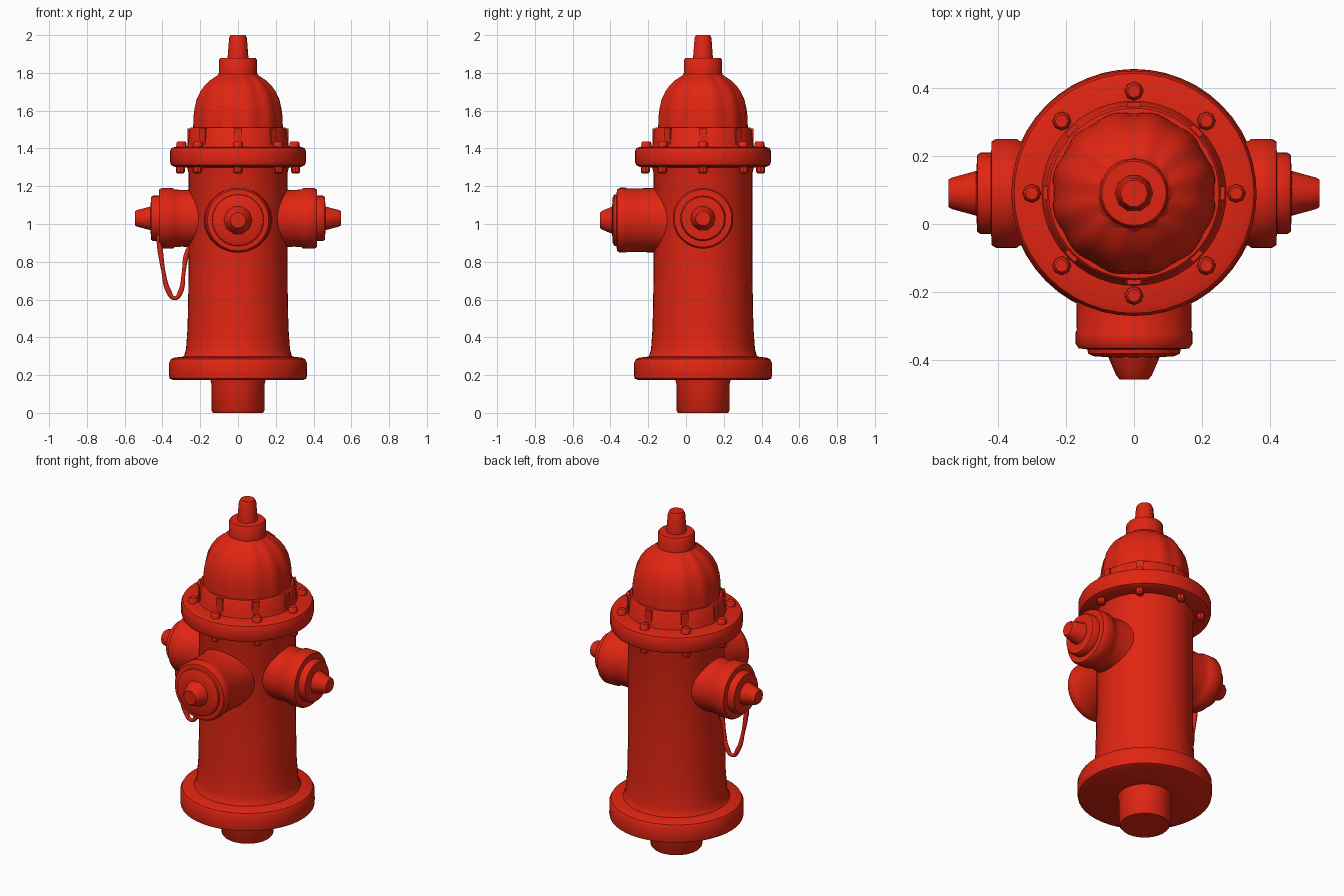
import bpy, bmesh, math
from mathutils import Matrix, Vector

if "Cube" in bpy.data.objects:
    bpy.data.objects.remove(bpy.data.objects["Cube"])

AXIS_Y = 0.09          # vertical axis of the hydrant
NOZZLE_Z = 1.03

red = bpy.data.materials.new("hydrant red")
red.diffuse_color = (0.75, 0.018, 0.006, 1)
red.use_nodes = True
red.node_tree.nodes["Principled BSDF"].inputs["Base Color"].default_value = red.diffuse_color


def finish(name, bm, angle=40):
    bmesh.ops.recalc_face_normals(bm, faces=bm.faces)
    mesh = bpy.data.meshes.new(name)
    bm.to_mesh(mesh)
    bm.free()
    mesh.materials.append(red)
    ob = bpy.data.objects.new(name, mesh)
    bpy.context.collection.objects.link(ob)
    bpy.ops.object.select_all(action='DESELECT')
    ob.select_set(True)
    bpy.context.view_layer.objects.active = ob
    bpy.ops.object.shade_smooth_by_angle(angle=math.radians(angle))
    return ob


def lathe(name, profile, place=None, sides=48, lobes=0, depth=0.0, angle=40):
    """Revolve (radius, height) points around z, cap both ends, then place."""
    bm = bmesh.new()
    rings = []
    for r, z in profile:
        ring = []
        for i in range(sides):
            a = 2 * math.pi * i / sides
            rr = r - depth * (0.5 + 0.5 * math.cos(lobes * a)) if lobes else r
            ring.append(bm.verts.new((rr * math.cos(a), rr * math.sin(a), z)))
        rings.append(ring)
    for lo, hi in zip(rings, rings[1:]):
        for i in range(sides):
            j = (i + 1) % sides
            bm.faces.new((lo[i], lo[j], hi[j], hi[i]))
    bm.faces.new(rings[0][::-1])
    bm.faces.new(rings[-1])
    bm.transform(place or Matrix.Translation((0, AXIS_Y, 0)))
    return finish(name, bm, angle)


# Foot, flanges and barrel
lathe("foot_pipe", [(0.132, 0), (0.14, 0.01), (0.14, 0.15), (0.15, 0.19)])
lathe("base_flange", [(0.345, 0.175), (0.362, 0.182), (0.365, 0.2), (0.364, 0.268),
                      (0.355, 0.285), (0.335, 0.293), (0.27, 0.3)])
lathe("barrel", [(0.30, 0.285), (0.284, 0.305), (0.275, 0.34), (0.267, 0.45),
                 (0.262, 0.7), (0.262, 1.27), (0.275, 1.32)])
lathe("upper_flange", [(0.27, 1.3), (0.335, 1.303), (0.354, 1.312), (0.36, 1.33),
                       (0.36, 1.385), (0.352, 1.402), (0.335, 1.408), (0.25, 1.412)])

# Bonnet: stepped skirt, fluted dome, collar and operating nut
lathe("bonnet_skirt", [(0.275, 1.4), (0.265, 1.425), (0.258, 1.5), (0.25, 1.51), (0.22, 1.512)])
lathe("bonnet_dome", [(0.243, 1.49), (0.242, 1.56), (0.236, 1.61), (0.224, 1.66),
                      (0.205, 1.7), (0.18, 1.735), (0.15, 1.762), (0.115, 1.785), (0.09, 1.8)],
      sides=96, lobes=12, depth=0.007)
lathe("bonnet_collar", [(0.12, 1.775), (0.102, 1.795), (0.1, 1.87), (0.094, 1.878), (0.05, 1.88)])
lathe("operating_nut", [(0.056, 1.87), (0.047, 1.985), (0.04, 2.0)], sides=10, angle=45)

# Flange bolts above and below, plus lugs around the bonnet skirt
for k in range(8):
    a = k * math.pi / 4
    turn = Matrix.Translation((0, AXIS_Y, 0)) @ Matrix.Rotation(a, 4, 'Z')
    lathe("flange_bolt", [(0.028, 1.40), (0.026, 1.43), (0.019, 1.438)],
          turn @ Matrix.Translation((0.3, 0, 0)), sides=8)
    lathe("under_bolt", [(0.017, 1.268), (0.024, 1.275), (0.024, 1.31)],
          turn @ Matrix.Translation((0.305, 0, 0)), sides=8)
    bm = bmesh.new()
    bmesh.ops.create_cube(bm, size=1, matrix=turn @ Matrix.Translation((0.252, 0, 1.455))
                          @ Matrix.Diagonal((0.03, 0.04, 0.1, 1)))
    finish("skirt_lug", bm)


# Outlets: a matrix turns local z to point outward from the barrel
def outlet_matrix(direction, z):
    q = Vector(direction).to_track_quat('Z', 'Y')
    return Matrix.Translation((0, AXIS_Y, z)) @ q.to_matrix().to_4x4()


for side, sx in (("left", -1), ("right", 1)):
    m = outlet_matrix((sx, 0, 0), NOZZLE_Z)
    lathe(side + "_outlet", [(0.165, 0.15), (0.152, 0.25), (0.15, 0.3), (0.153, 0.335),
                             (0.16, 0.345), (0.16, 0.405), (0.152, 0.418), (0.1, 0.42)], m)
    lathe(side + "_cap", [(0.12, 0.41), (0.12, 0.45), (0.113, 0.46), (0.05, 0.464)], m, sides=32)
    lathe(side + "_cap_nut", [(0.068, 0.455), (0.046, 0.535), (0.04, 0.545)], m, sides=10, angle=45)

m = outlet_matrix((0, -1, 0), 1.02)
lathe("front_outlet", [(0.185, 0.15), (0.17, 0.27), (0.168, 0.4), (0.172, 0.41),
                       (0.172, 0.44), (0.162, 0.455), (0.12, 0.46)], m)
lathe("front_cap", [(0.138, 0.45), (0.135, 0.47), (0.12, 0.478), (0.06, 0.482)], m, sides=32)
lathe("front_cap_nut", [(0.078, 0.475), (0.052, 0.535), (0.042, 0.546)], m, sides=10, angle=45)

# Chain hanging from the left cap to the barrel, with link-like swelling
path = [(-0.425, 0.02, 0.95), (-0.412, 0.02, 0.86), (-0.395, 0.025, 0.75), (-0.37, 0.035, 0.65),
        (-0.335, 0.04, 0.607), (-0.305, 0.045, 0.64), (-0.288, 0.05, 0.74),
        (-0.275, 0.055, 0.83), (-0.25, 0.06, 0.9)]
curve = bpy.data.curves.new("chain_path", 'CURVE')
curve.dimensions = '3D'
curve.bevel_depth = 0.012
curve.bevel_resolution = 2
curve.resolution_u = 6
curve.use_fill_caps = True
spline = curve.splines.new('BEZIER')
spline.bezier_points.add(len(path) - 1)
for i, (bp, co) in enumerate(zip(spline.bezier_points, path)):
    bp.co = co
    bp.handle_left_type = bp.handle_right_type = 'AUTO'
    bp.radius = 1.2 if i % 2 else 0.85
curve.materials.append(red)
bpy.context.collection.objects.link(bpy.data.objects.new("cap_chain", curve))
